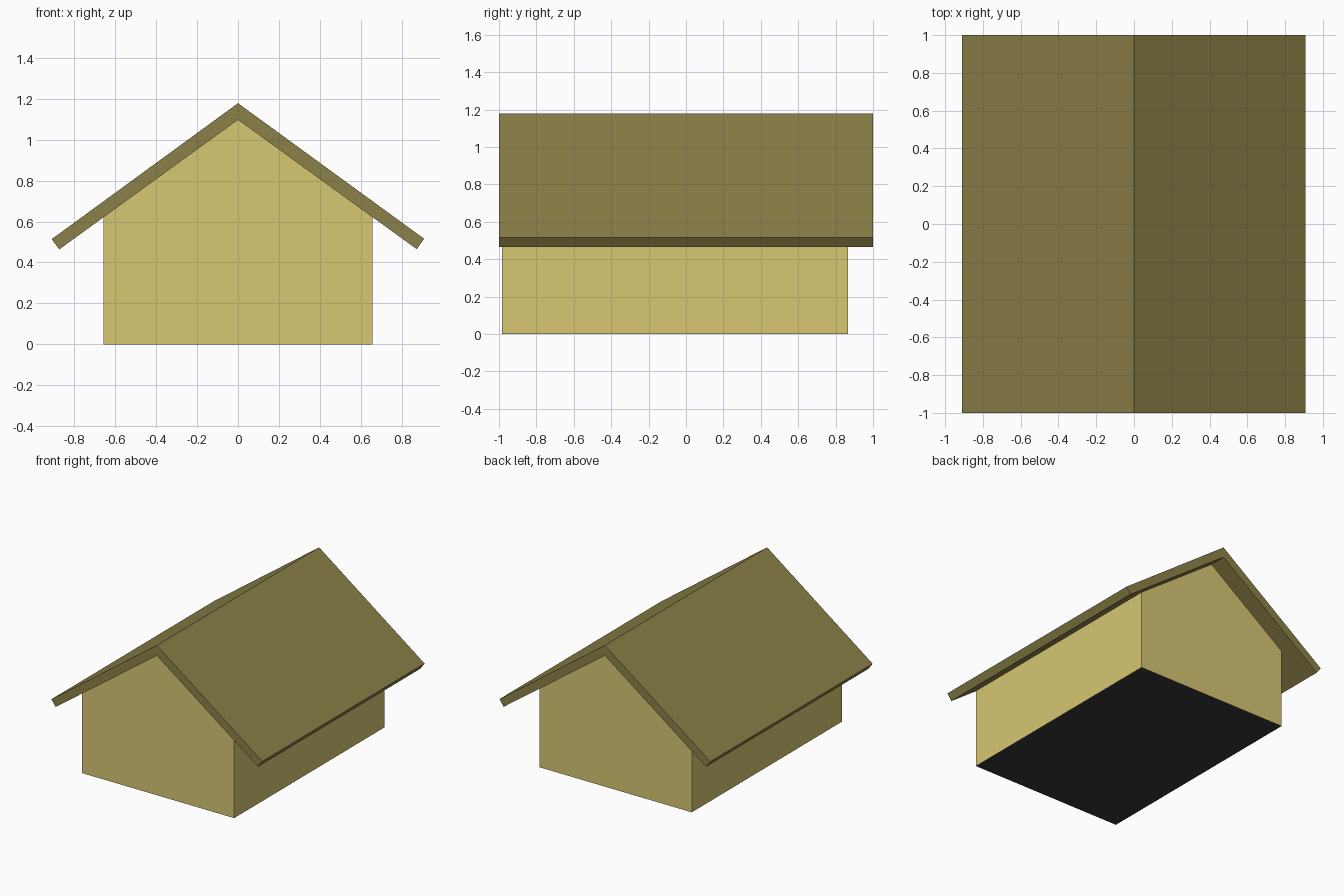
import bpy
import bmesh

if "Cube" in bpy.data.objects:
    bpy.data.objects.remove(bpy.data.objects["Cube"])


def material(name, rgb):
    mat = bpy.data.materials.new(name)
    mat.diffuse_color = (*rgb, 1.0)
    mat.use_nodes = True
    mat.node_tree.nodes["Principled BSDF"].inputs["Base Color"].default_value = mat.diffuse_color
    return mat


def add_object(name, bm, mat):
    mesh = bpy.data.meshes.new(name)
    bm.to_mesh(mesh)
    bm.free()
    mesh.materials.append(mat)
    obj = bpy.data.objects.new(name, mesh)
    bpy.context.collection.objects.link(obj)
    return obj


def extrude_profile(profile, y0, y1):
    """Closed prism from an (x, z) profile, running from y0 to y1."""
    bm = bmesh.new()
    face = bm.faces.new([bm.verts.new((x, y0, z)) for x, z in profile])
    result = bmesh.ops.extrude_face_region(bm, geom=[face], use_keep_orig=True)
    verts = [v for v in result["geom"] if isinstance(v, bmesh.types.BMVert)]
    bmesh.ops.translate(bm, verts=verts, vec=(0, y1 - y0, 0))
    bmesh.ops.recalc_face_normals(bm, faces=bm.faces[:])
    return bm


wall_mat = material("wall_yellow", (0.68, 0.57, 0.17))
roof_mat = material("roof_olive", (0.26, 0.22, 0.065))
floor_mat = material("floor_dark", (0.04, 0.04, 0.04))

HALF_W, EAVE, PEAK = 0.656, 0.622, 1.097
FRONT, BACK = -0.984, 0.866

# Walls: gabled shell, open underneath where the floor closes it
bm = extrude_profile([(-HALF_W, 0), (HALF_W, 0), (HALF_W, EAVE),
                      (0, PEAK), (-HALF_W, EAVE)], FRONT, BACK)
bottom = [f for f in bm.faces if f.normal.z < -0.9]
bmesh.ops.delete(bm, geom=bottom, context='FACES_ONLY')
add_object("walls", bm, wall_mat)

# Floor: dark panel facing down
bm = bmesh.new()
bm.faces.new([bm.verts.new((x, y, 0)) for x, y in
              ((-HALF_W, FRONT), (-HALF_W, BACK), (HALF_W, BACK), (HALF_W, FRONT))])
add_object("floor", bm, floor_mat)

# Roof: folded slab with square-cut eaves, overhanging on all sides
bm = extrude_profile([(0, 1.178), (0.909, 0.516), (0.873, 0.465),
                      (0, PEAK), (-0.873, 0.464), (-0.91, 0.514)], -1.0, 1.0)
add_object("roof", bm, roof_mat)
